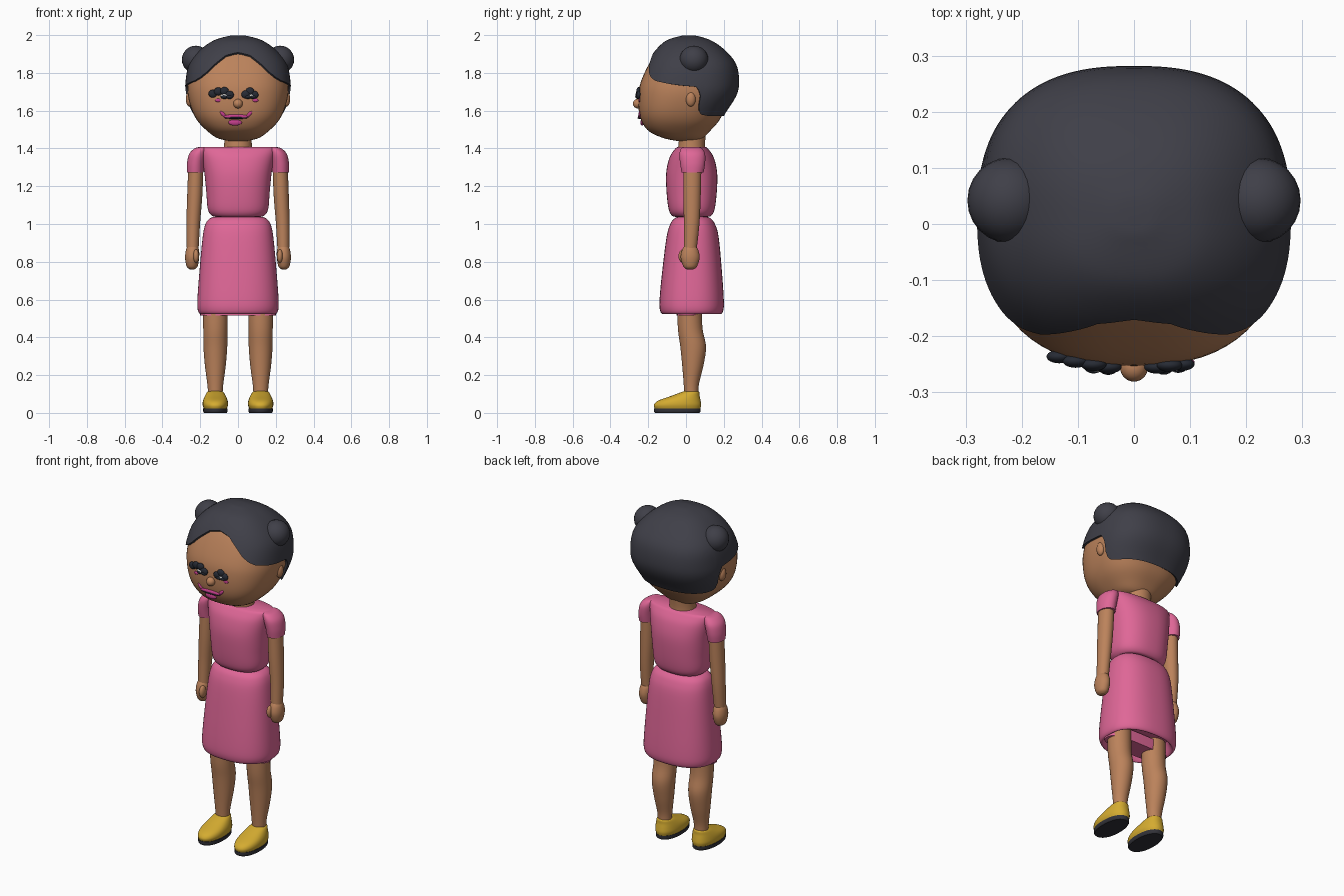
import bpy, bmesh, math
from mathutils import Vector, Matrix

cube = bpy.data.objects.get("Cube")
if cube:
    bpy.data.objects.remove(cube, do_unlink=True)


def material(name, r, g, b):
    m = bpy.data.materials.new(name)
    m.use_nodes = True
    m.diffuse_color = (r, g, b, 1)
    m.node_tree.nodes["Principled BSDF"].inputs["Base Color"].default_value = (r, g, b, 1)
    return m


SKIN = material("brown_skin", .5, .225, .105)
HAIR = material("charcoal_hair", .05, .05, .065)
PINK = material("pink_cloth", .74, .135, .31)
LIP = material("magenta_lip", .55, .05, .26)
YELLOW = material("yellow_shoe", .66, .41, .03)
SOLE = material("black_sole", .03, .03, .038)
LASH = material("black_lash", .02, .024, .035)
WHITE = material("eye_white", .75, .75, .72)


def finish(name, bm, mat, angle=50):
    bmesh.ops.recalc_face_normals(bm, faces=bm.faces)
    mesh = bpy.data.meshes.new(name)
    bm.to_mesh(mesh)
    bm.free()
    mesh.materials.append(mat)
    mesh.polygons.foreach_set("use_smooth", [True] * len(mesh.polygons))
    mesh.set_sharp_from_angle(angle=math.radians(angle))
    obj = bpy.data.objects.new(name, mesh)
    bpy.context.collection.objects.link(obj)
    return obj


def sample(keys, t):
    """Smooth curve through the keys; t counts keys."""
    i = max(0, min(int(t), len(keys) - 2))
    f = t - i
    a, b, c, d = (keys[max(0, min(j, len(keys) - 1))] for j in range(i - 1, i + 3))
    return [q + .5 * f * (r - p + f * (2 * p - 5 * q + 4 * r - s + f * (3 * (q - r) + s - p)))
            for p, q, r, s in zip(a, b, c, d)]


def ring_point(key, angle, power):
    """Point on a rounded-square ring; angle 0 is the front."""
    z, cx, cy, rx, ry = key
    s, c = math.sin(angle), math.cos(angle)
    return Vector((cx + rx * math.copysign(abs(s) ** (2 / power), s),
                   cy - ry * math.copysign(abs(c) ** (2 / power), c), z))


def skin_rings(bm, rings):
    loops = [[bm.verts.new(p) for p in ring] for ring in rings]
    n = len(loops[0])
    for lo, hi in zip(loops, loops[1:]):
        for i in range(n):
            j = (i + 1) % n
            bm.faces.new((lo[i], lo[j], hi[j], hi[i]))
    return loops


def loft(name, keys, mat, power=2.0, seg=40, steps=5):
    bm = bmesh.new()
    count = (len(keys) - 1) * steps
    rings = []
    for k in range(count + 1):
        key = sample(keys, k / steps)
        rings.append([ring_point(key, math.tau * i / seg, power) for i in range(seg)])
    loops = skin_rings(bm, rings)
    bm.faces.new(loops[0])
    bm.faces.new(loops[-1])
    return finish(name, bm, mat)


def blob(name, loc, size, mat, tilt=0):
    bm = bmesh.new()
    bmesh.ops.create_uvsphere(bm, u_segments=24, v_segments=14, radius=1)
    bm.transform(Matrix.Translation(loc) @ Matrix.Rotation(tilt, 4, 'Y') @ Matrix.Diagonal((*size, 1)))
    return finish(name, bm, mat)


# Head: height, front, back, half width
HEAD_POWER = 2.5
head_keys = [(z, 0, (f + b) / 2, w, (b - f) / 2) for z, f, b, w in (
    (1.44, -.05, .06, .05), (1.455, -.12, .09, .11), (1.49, -.195, .125, .16),
    (1.54, -.233, .17, .21), (1.6, -.25, .205, .243), (1.68, -.252, .255, .265),
    (1.75, -.24, .27, .266), (1.84, -.2, .255, .248), (1.91, -.155, .2, .195),
    (1.96, -.1, .13, .125), (1.983, -.03, .06, .05), (1.987, 0, .025, .012))]
loft("head", head_keys, SKIN, HEAD_POWER, 64)


def head_t(z):
    lo, hi = 0, len(head_keys) - 1
    for _ in range(30):
        mid = (lo + hi) / 2
        lo, hi = (mid, hi) if sample(head_keys, mid)[0] < z else (lo, mid)
    return lo


def face_point(x, z):
    _, _, cy, rx, ry = sample(head_keys, head_t(z))
    return Vector((x, cy - ry * (1 - abs(x / rx) ** HEAD_POWER) ** (1 / HEAD_POWER), z))


# Hair cap: a shell over the head ending at the hairline
hairline = [(0, 1.9), (12, 1.885), (21, 1.85), (33, 1.8), (42, 1.775), (52, 1.757), (71, 1.742),
            (97, 1.725), (102, 1.68), (106, 1.61), (112, 1.585), (125, 1.578), (180, 1.578)]


def hair_edge(angle):
    deg = math.degrees(min(angle, math.tau - angle))
    for (a, za), (b, zb) in zip(hairline, hairline[1:]):
        if deg <= b:
            return za + (zb - za) * (deg - a) / (b - a)
    return hairline[-1][1]


def build_hair(seg=120, rows=28):
    centre = Vector((0, .01, 1.72))
    angles = [math.tau * i / seg for i in range(seg)]
    starts = [head_t(hair_edge(a)) for a in angles]
    top = len(head_keys) - 1

    def ring(f, scale):
        return [centre + scale * (ring_point(sample(head_keys, s + (top - s) * f), a, HEAD_POWER) - centre)
                for a, s in zip(angles, starts)]

    bm = bmesh.new()
    loops = skin_rings(bm, [ring(0, .97)] + [ring(r / rows, 1.045) for r in range(rows + 1)])
    bm.faces.new(loops[-1])
    finish("hair_cap", bm, HAIR)


build_hair()

# Face details
blob("nose", (0, -.255, 1.637), (.025, .026, .025), SKIN)
for side, x0, puffs in (("left", .063, ((-.022, -.004), (.022, -.006), (0, .012))),
                        ("right", -.09, ((-.043, 0), (-.014, .012), (.018, .014), (.045, -.006)))):
    for i, (dx, dz) in enumerate(puffs):
        p = face_point(x0 + dx, 1.69 + dz)
        blob(f"{side}_lash_{i}", p - Vector((0, .004, 0)), (.023, .012, .021), LASH)
    x_eye = .065 if side == "left" else -.06
    blob(f"{side}_eye", face_point(x_eye, 1.678), (.034, .014, .013), WHITE)
    for dx in (-.012, .014):
        blob(f"{side}_lower_lash", face_point(x_eye + dx, 1.674), (.02, .018, .012), LASH)
    blob(f"{side}_cheek", face_point(.092 if side == "left" else -.105, 1.655), (.016, .005, .009), LIP)

blob("lower_lip", face_point(-.015, 1.538), (.036, .01, .017), LIP)
blob("upper_lip", face_point(-.01, 1.568), (.066, .01, .013), LIP)
blob("mouth_line", face_point(-.01, 1.562), (.062, .015, .006), LASH)
for x, tilt in ((-.08, .8), (.06, -.8)):
    blob("mouth_corner", face_point(x, 1.582), (.02, .007, .009), LIP, tilt)

# Neck, top and skirt
loft("neck", [(1.37, 0, .03, .08, .075), (1.42, 0, .03, .073, .07), (1.52, 0, .04, .073, .07)], SKIN)
loft("bodice", [(1.038, 0, .03, .115, .085), (1.045, 0, .03, .14, .105), (1.08, 0, .03, .16, .122),
                (1.17, 0, .03, .168, .133), (1.27, 0, .03, .178, .135), (1.35, 0, .03, .192, .118),
                (1.395, 0, .03, .203, .09), (1.408, 0, .03, .2, .075)], PINK, 2.4, 56)
loft("skirt", [(.59, 0, .03, .17, .12), (.54, 0, .03, .185, .14), (.524, 0, .03, .2, .155),
               (.545, 0, .03, .213, .168), (.6, 0, .03, .215, .17), (.75, 0, .032, .204, .158),
               (.93, 0, .035, .187, .138), (1.0, 0, .035, .172, .118), (1.03, 0, .035, .148, .095),
               (1.04, 0, .035, .115, .07)], PINK, 2.4, 56)
loft("underskirt", [(.515, 0, .01, .2, .06), (.58, 0, .01, .2, .06)], PINK, 3)

# Paired parts
for s, side in ((1, "left"), (-1, "right")):
    blob(f"{side}_bun", (s * .223, .042, 1.87), (.074, .076, .074), HAIR)
    blob(f"{side}_ear", (s * .256, .025, 1.662), (.02, .026, .04), SKIN)

    def limb(name, keys, mat, power=2.0):
        loft(f"{side}_{name}", [(z, s * x, y, rx, ry) for z, x, y, rx, ry in keys], mat, power)

    limb("sleeve", [(1.272, .226, .035, .044, .058), (1.32, .223, .035, .047, .066),
                    (1.37, .212, .033, .047, .068), (1.4, .195, .03, .035, .055),
                    (1.408, .185, .03, .015, .035)], PINK)
    limb("arm", [(.86, .24, .022, .031, .034), (1.0, .237, .03, .036, .041),
                 (1.15, .229, .032, .04, .046), (1.33, .222, .034, .04, .048)], SKIN)
    limb("hand", [(.76, .243, .022, .012, .018), (.775, .243, .022, .029, .036),
                  (.82, .243, .022, .037, .05), (.86, .241, .022, .035, .044),
                  (.885, .24, .022, .026, .03)], SKIN)
    blob(f"{side}_thumb", (s * .222, -.015, .83), (.016, .025, .036), SKIN)
    limb("leg", [(.09, .12, .028, .038, .037), (.15, .12, .028, .042, .04),
                 (.25, .12, .036, .055, .056), (.35, .12, .038, .063, .068),
                 (.45, .12, .022, .064, .065), (.6, .12, .018, .067, .065)], SKIN)
    limb("shoe", [(.02, .12, -.045, .06, .12), (.042, .12, -.045, .067, .125),
                  (.065, .12, -.035, .065, .112), (.09, .12, -.003, .055, .075),
                  (.11, .12, .023, .043, .047), (.116, .12, .027, .03, .033)], YELLOW, 2.2)
    limb("sole", [(0, .12, -.046, .06, .118), (.008, .12, -.046, .064, .123),
                  (.024, .12, -.046, .064, .123)], SOLE, 2.2)
